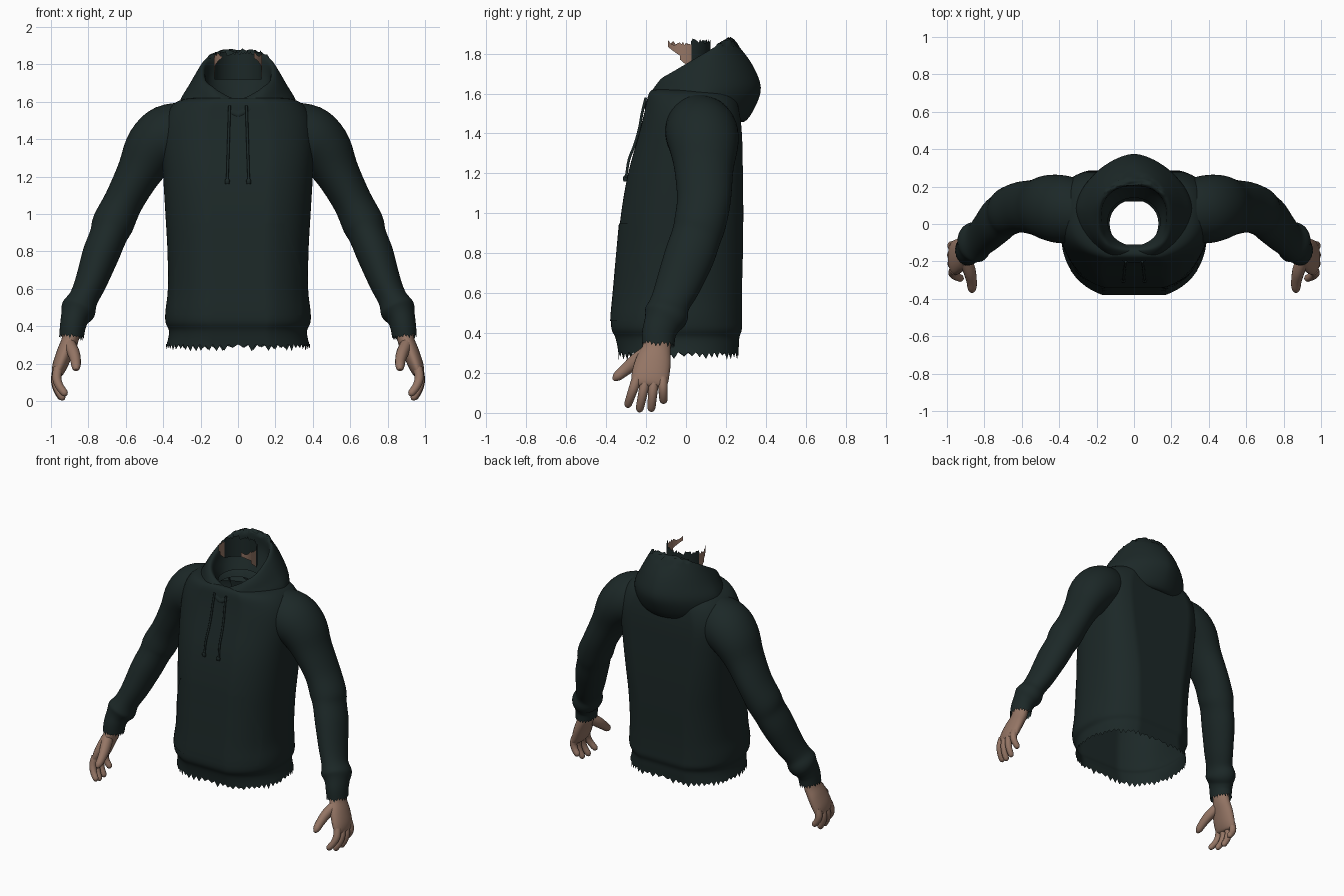
import bpy, bmesh, math, random
from mathutils import Vector

random.seed(4)
cube = bpy.data.objects.get("Cube")
if cube:
    bpy.data.objects.remove(cube)


def material(name, rgb):
    m = bpy.data.materials.new(name)
    m.use_nodes = True
    m.diffuse_color = (*rgb, 1)
    bsdf = m.node_tree.nodes["Principled BSDF"]
    bsdf.inputs["Base Color"].default_value = (*rgb, 1)
    bsdf.inputs["Roughness"].default_value = 0.8
    return m


CLOTH = material("dark green cloth", (0.0115, 0.021, 0.0205))
SKIN = material("skin", (0.30, 0.18, 0.13))
FLAT = 0.93   # how far the torso section runs before its front and back go flat
CHEST = 2.25  # roundness of the torso front


def finish(name, bm, mat):
    bmesh.ops.recalc_face_normals(bm, faces=bm.faces)
    mesh = bpy.data.meshes.new(name)
    bm.to_mesh(mesh)
    bm.free()
    mesh.materials.append(mat)
    ob = bpy.data.objects.new(name, mesh)
    bpy.context.collection.objects.link(ob)
    bpy.ops.object.select_all(action="DESELECT")
    ob.select_set(True)
    bpy.context.view_layer.objects.active = ob
    bpy.ops.object.shade_smooth_by_angle(angle=math.radians(50))
    return ob


def smooth(rows, steps=4):
    """Catmull-Rom interpolation of rows of numbers."""
    out = []
    for i in range(len(rows) - 1):
        a, b, c, d = (rows[max(0, min(len(rows) - 1, i + k))] for k in (-1, 0, 1, 2))
        for s in range(steps):
            t = s / steps
            out.append([0.5 * (2 * q + (r - p) * t + (2 * p - 5 * q + 4 * r - w) * t * t
                               + (3 * q - p - 3 * r + w) * t ** 3)
                        for p, q, r, w in zip(a, b, c, d)])
    return out + [list(rows[-1])]


def loft(name, rings, mat, sides=40, flat=1, jag=0, cap=False):
    """Skin over rings of (centre, half axis u, half axis v, front power, back power)."""
    bm = bmesh.new()
    loops = []
    for k, (c, u, v, front, back) in enumerate(rings):
        loop = []
        for i in range(sides):
            a = 2 * math.pi * i / sides
            power = back if math.sin(a) > 0 else front
            cu, sv = (math.copysign(abs(f) ** (2 / power), f) for f in (math.cos(a), math.sin(a)))
            p = c + u * cu + v * max(-flat, min(flat, sv)) / flat
            if jag and k == len(rings) - 1:  # torn last ring
                away = (c - rings[-2][0]).normalized()
                p += away * jag * (random.uniform(0.2, 1) if i % 2 else random.uniform(-0.5, 0))
            loop.append(bm.verts.new(p))
        loops.append(loop)
    for a, b in zip(loops, loops[1:]):
        for i in range(sides):
            j = (i + 1) % sides
            bm.faces.new((a[i], a[j], b[j], b[i]))
    if cap:
        bm.faces.new(loops[0])
        bm.faces.new(loops[-1])
    return finish(name, bm, mat)


def path_rings(rows, side=1):
    """Rings square to a path of (x, y, z, radius across, radius in depth)."""
    rows = smooth(rows)
    pts = [Vector((side * r[0], r[1], r[2])) for r in rows]
    rings = []
    for i, r in enumerate(rows):
        d = (pts[min(i + 1, len(pts) - 1)] - pts[max(i - 1, 0)]).normalized()
        u = Vector((-d.z, 0, d.x)).normalized()
        rings.append((pts[i], u * r[3], d.cross(u).normalized() * r[4], 2, 2))
    return rings


# Torso: height, half width, front y, back y, roundness of the back
torso = smooth([
    (1.57, 0.13, -0.11, 0.12, 2), (1.61, 0.17, -0.13, 0.15, 2),
    (1.62, 0.25, -0.165, 0.19, 2.2), (1.595, 0.335, -0.188, 0.24, 2.6),
    (1.52, 0.39, -0.205, 0.265, 3), (1.40, 0.41, -0.235, 0.28, 3.3),
    (1.20, 0.40, -0.29, 0.285, 3.2), (1.00, 0.388, -0.325, 0.287, 2.9),
    (0.80, 0.377, -0.345, 0.285, 2.6), (0.60, 0.375, -0.363, 0.28, 2.5),
    (0.48, 0.388, -0.374, 0.28, 2.4), (0.42, 0.387, -0.373, 0.28, 2.4),
    (0.38, 0.37, -0.355, 0.268, 2.4), (0.34, 0.372, -0.345, 0.265, 2.4),
    (0.295, 0.384, -0.338, 0.262, 2.4)])
loft("torso", [(Vector((0, (f + b) / 2, z)), Vector((w, 0, 0)), Vector((0, (b - f) / 2, 0)),
                CHEST, p) for z, w, f, b, p in torso], CLOTH, sides=120, flat=FLAT, jag=0.03)
chest = torso[12:]


def front_y(x, z):
    _, w, f, b, _ = min(chest, key=lambda r: abs(r[0] - z))
    depth = (1 - min(1, abs(x) / w) ** CHEST) ** (1 / CHEST)
    return (f + b) / 2 - (b - f) / 2 * min(FLAT, depth) / FLAT


# Front pocket: a thin patch following the belly with slanted hand openings
bm = bmesh.new()
grid = []
for z in [r[0] for r in chest if 0.46 < r[0] < 0.98]:
    half = 0.34 - max(0, z - 0.70) * 0.35
    grid.append([bm.verts.new((half * k / 12, front_y(half * k / 12, z) - 0.005, z))
                 for k in range(-12, 13)])
for a, b in zip(grid, grid[1:]):
    for i in range(24):
        bm.faces.new((a[i], a[i + 1], b[i + 1], b[i]))
finish("front_pocket", bm, CLOTH)

# Hood: front y and z, back y and z, half width, front and back roundness;
# outside up, over the rim, inside down
hood = smooth([
    (-0.16, 1.55, 0.25, 1.47, 0.24, 2, 2), (-0.185, 1.55, 0.295, 1.46, 0.285, 1.9, 1.9),
    (-0.20, 1.57, 0.345, 1.53, 0.312, 1.85, 1.75), (-0.207, 1.59, 0.375, 1.63, 0.308, 1.85, 1.65),
    (-0.195, 1.615, 0.335, 1.74, 0.268, 2, 1.75), (-0.17, 1.645, 0.27, 1.83, 0.228, 2.4, 2),
    (-0.145, 1.665, 0.225, 1.875, 0.197, 2.8, 2.3), (-0.13, 1.66, 0.205, 1.855, 0.178, 2.8, 2.3),
    (-0.12, 1.635, 0.20, 1.75, 0.168, 2.4, 2.2), (-0.115, 1.59, 0.14, 1.62, 0.14, 2, 2)])
hood_ob = loft("hood", [(Vector((0, (a + c) / 2, (b + d) / 2)), Vector((w, 0, 0)),
                         Vector((0, (c - a) / 2, (d - b) / 2)), front, back)
                        for a, b, c, d, w, front, back in hood], CLOTH, sides=72)
# The opening dips to a notch at the throat and its top edge is frayed
for v in hood_ob.data.vertices:
    if v.co.y < 0:
        v.co.z -= 0.06 * max(0, 1 - abs(v.co.x) / 0.14) * min(1, -v.co.y / 0.1)
    elif v.co.z > 1.84:
        v.co.z += random.uniform(-0.014, 0.012)


def neck_band(name, start, end, low, high, mat, count):
    """Torn strip around the neck; low and high are z at the start and the end."""
    bm = bmesh.new()
    cols = []
    for i in range(count + 1):
        t = i / count
        a = math.radians(start + (end - start) * t)
        x, y = 0.128 * math.cos(a), 0.122 * math.sin(a)
        top = high[0] + (high[1] - high[0]) * t + random.uniform(-0.012, 0.014)
        cols.append([bm.verts.new((x, y, z))
                     for z in (low[0] + (low[1] - low[0]) * t, top)])
    for a, b in zip(cols, cols[1:]):
        bm.faces.new((a[0], b[0], b[1], a[1]))
    return finish(name, bm, mat)


neck_band("neck_lining", 12, 168, (1.72, 1.72), (1.865, 1.855), CLOTH, 40)
neck_band("left_neck_tatter", 14, -14, (1.72, 1.77), (1.84, 1.85), SKIN, 8)
neck_band("left_neck_shred", -14, -48, (1.79, 1.835), (1.845, 1.855), SKIN, 6)
neck_band("right_neck_tatter", 166, 194, (1.72, 1.77), (1.84, 1.85), SKIN, 8)
neck_band("right_neck_shred", 194, 228, (1.79, 1.835), (1.845, 1.855), SKIN, 6)

sleeve = [
    (0.22, 0.05, 1.465, 0.14, 0.15), (0.365, 0.075, 1.415, 0.172, 0.18),
    (0.455, 0.088, 1.345, 0.155, 0.175), (0.53, 0.09, 1.22, 0.12, 0.148),
    (0.61, 0.09, 1.07, 0.105, 0.135), (0.668, 0.07, 0.95, 0.111, 0.13),
    (0.695, 0.05, 0.88, 0.10, 0.125), (0.735, 0.015, 0.78, 0.098, 0.125),
    (0.785, -0.04, 0.64, 0.085, 0.112), (0.825, -0.08, 0.55, 0.078, 0.10),
    (0.853, -0.10, 0.49, 0.093, 0.11), (0.872, -0.12, 0.445, 0.076, 0.092),
    (0.883, -0.135, 0.40, 0.069, 0.085), (0.89, -0.14, 0.345, 0.066, 0.082)]
palm = [
    (0.888, -0.14, 0.38, 0.047, 0.062), (0.90, -0.148, 0.32, 0.045, 0.072),
    (0.925, -0.163, 0.26, 0.044, 0.088), (0.952, -0.178, 0.19, 0.04, 0.094),
    (0.967, -0.182, 0.145, 0.029, 0.088), (0.97, -0.183, 0.13, 0.012, 0.065)]
thumb = [
    (0.905, -0.18, 0.31, 0.034, 0.038), (0.88, -0.25, 0.26, 0.033, 0.037),
    (0.868, -0.305, 0.215, 0.028, 0.03), (0.866, -0.345, 0.182, 0.023, 0.024),
    (0.866, -0.364, 0.165, 0.008, 0.008)]
# Finger: name, inward shift, y at the knuckle, y at the tip, z at the tip
fingers = [("index", 0.02, -0.245, -0.295, 0.03), ("middle", 0.006, -0.20, -0.235, 0.006),
           ("ring", 0, -0.16, -0.175, 0.008), ("little", 0.004, -0.118, -0.112, 0.05)]

for side, label in ((1, "left"), (-1, "right")):
    loft(label + "_sleeve", path_rings(sleeve, side), CLOTH, sides=48, jag=0.02)
    loft(label + "_palm", path_rings(palm, side), SKIN, sides=24, cap=True)
    loft(label + "_thumb", path_rings(thumb, side), SKIN, sides=14, cap=True)
    for name, shift, y0, y1, tip in fingers:
        rows = []
        for t, x, r in ((0, 0.962, 0.026), (0.35, 0.976, 0.024), (0.65, 0.968, 0.022),
                        (0.92, 0.945, 0.019), (1, 0.937, 0.006)):
            rows.append((x - shift * t, y0 + (y1 - y0) * t, 0.175 + (tip - 0.175) * t, r, r))
        loft(f"{label}_{name}_finger", path_rings(rows, side), SKIN, sides=12, cap=True)
    # Drawstring hanging from the hood, with a knotted end
    cord = []
    for t in (0, 0.2, 0.4, 0.6, 0.8, 1):
        z = 1.58 - 0.39 * t
        cord.append((0.045 + 0.012 * t, front_y(0.05, z) - 0.009, z, 0.007, 0.007))
    x, y, z = cord[-1][:3]
    cord += [(x, y - 0.004, z - 0.01, 0.013, 0.013), (x, y - 0.004, z - 0.03, 0.011, 0.011)]
    loft(label + "_drawstring", path_rings(cord, side), CLOTH, sides=10, cap=True)
